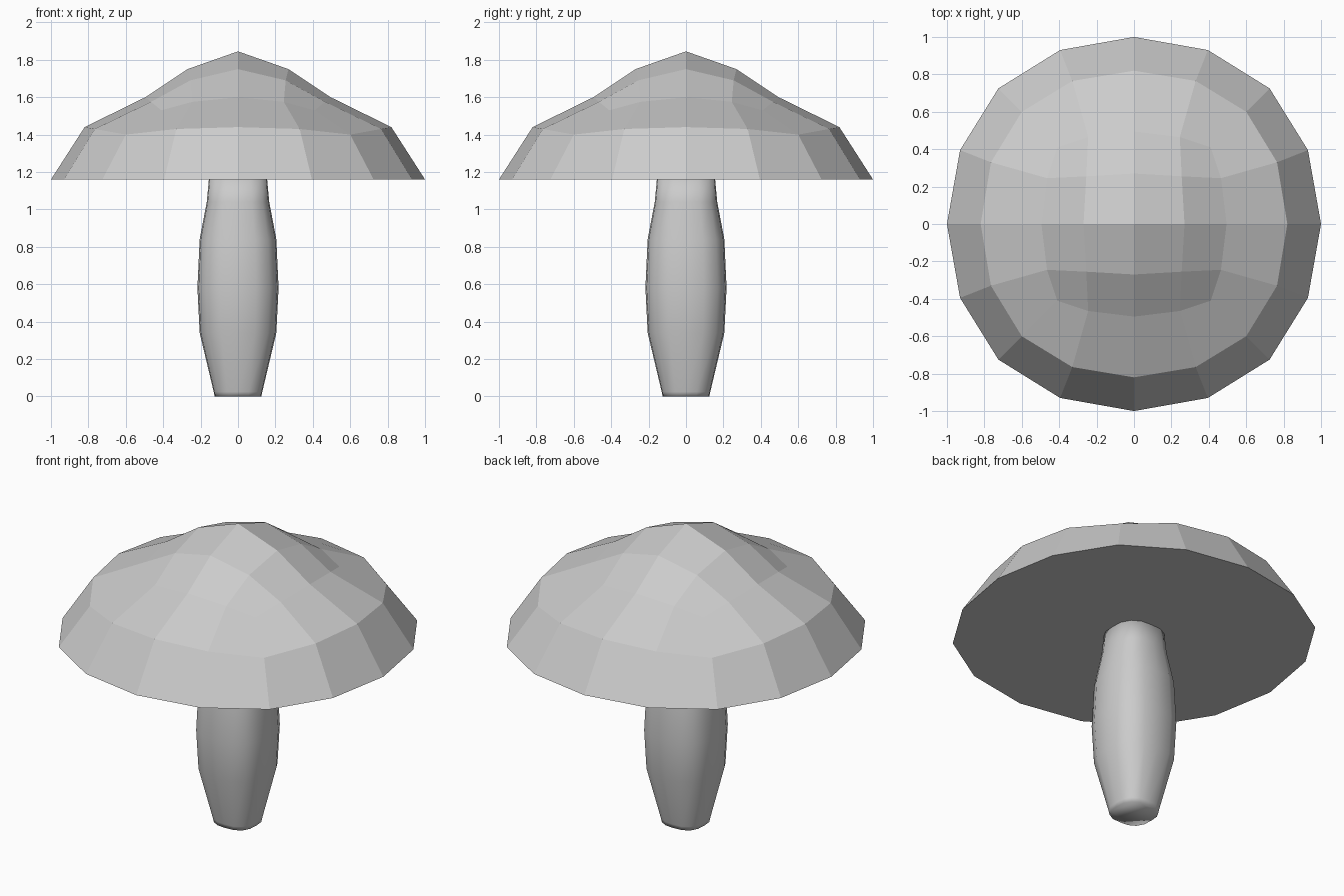
import bpy
import bmesh

default = bpy.data.objects.get("Cube")
if default:
    bpy.data.objects.remove(default, do_unlink=True)

grey = bpy.data.materials.new("plain_grey")
grey.use_nodes = True
colour = (0.6, 0.6, 0.6, 1.0)
grey.diffuse_color = colour
grey.node_tree.nodes["Principled BSDF"].inputs["Base Color"].default_value = colour


def place(i, j, point):
    """Mirror a point of the first octant to the grid cell corner (i, j)."""
    u, v, z = point
    if abs(j) > abs(i):
        u, v = v, u
    return (u if i >= 0 else -u, v if j >= 0 else -v, z)


def key(i, j):
    return max(abs(i), abs(j)), min(abs(i), abs(j))


# Sixteen grid positions, counter-clockwise, shared by all full rings
side = [(2, j) for j in range(-2, 2)]
ring_ids = list(side)
for turn in range(3):
    side = [(-j, i) for i, j in side]
    ring_ids += side


def add_ring(bm, octant):
    return [bm.verts.new(place(i, j, octant[min(abs(i), abs(j))])) for i, j in ring_ids]


def bridge(bm, lower, upper):
    for k in range(len(lower)):
        n = (k + 1) % len(lower)
        bm.faces.new((lower[k], lower[n], upper[n], upper[k]))


def finish(bm, name, smooth):
    bmesh.ops.recalc_face_normals(bm, faces=bm.faces[:])
    for face in bm.faces:
        face.smooth = smooth
    mesh = bpy.data.meshes.new(name)
    bm.to_mesh(mesh)
    bm.free()
    mesh.materials.append(grey)
    obj = bpy.data.objects.new(name, mesh)
    bpy.context.collection.objects.link(obj)
    return obj


# Cap: a four by four crown, two facet bands and a flat underside
crown = {
    (0, 0): (0, 0, 1.845),
    (1, 0): (0.27, 0, 1.75),
    (1, 1): (0.255, 0.255, 1.69),
    (2, 0): (0.495, 0, 1.60),
    (2, 1): (0.465, 0.245, 1.575),
    (2, 2): (0.41, 0.41, 1.53),
}
shoulder = [(0.82, 0, 1.44), (0.765, 0.33, 1.43), (0.60, 0.60, 1.40)]
rim = [(1, 0, 1.16), (0.93, 0.395, 1.16), (0.725, 0.725, 1.16)]

bm = bmesh.new()
steps = range(-2, 3)
grid = {(i, j): bm.verts.new(place(i, j, crown[key(i, j)])) for i in steps for j in steps}
for i in range(-2, 2):
    for j in range(-2, 2):
        bm.faces.new((grid[i, j], grid[i + 1, j], grid[i + 1, j + 1], grid[i, j + 1]))
crown_edge = [grid[p] for p in ring_ids]
shoulder_ring = add_ring(bm, shoulder)
rim_ring = add_ring(bm, rim)
bridge(bm, shoulder_ring, crown_edge)
bridge(bm, rim_ring, shoulder_ring)
bm.faces.new(rim_ring)
finish(bm, "cap", False)

# Stem: rounded-square rings, swelling in the middle
profile = [(0.125, 0), (0.13, 0.025), (0.205, 0.34), (0.217, 0.58),
           (0.205, 0.84), (0.167, 1.04), (0.155, 1.17)]
bm = bmesh.new()
rings = [add_ring(bm, [(r, 0, z), (r * 0.97, r * 0.44, z), (r * 0.78, r * 0.78, z)])
         for r, z in profile]
for lower, upper in zip(rings, rings[1:]):
    bridge(bm, lower, upper)
bm.faces.new(rings[0])
bm.faces.new(rings[-1])
finish(bm, "stem", True)
